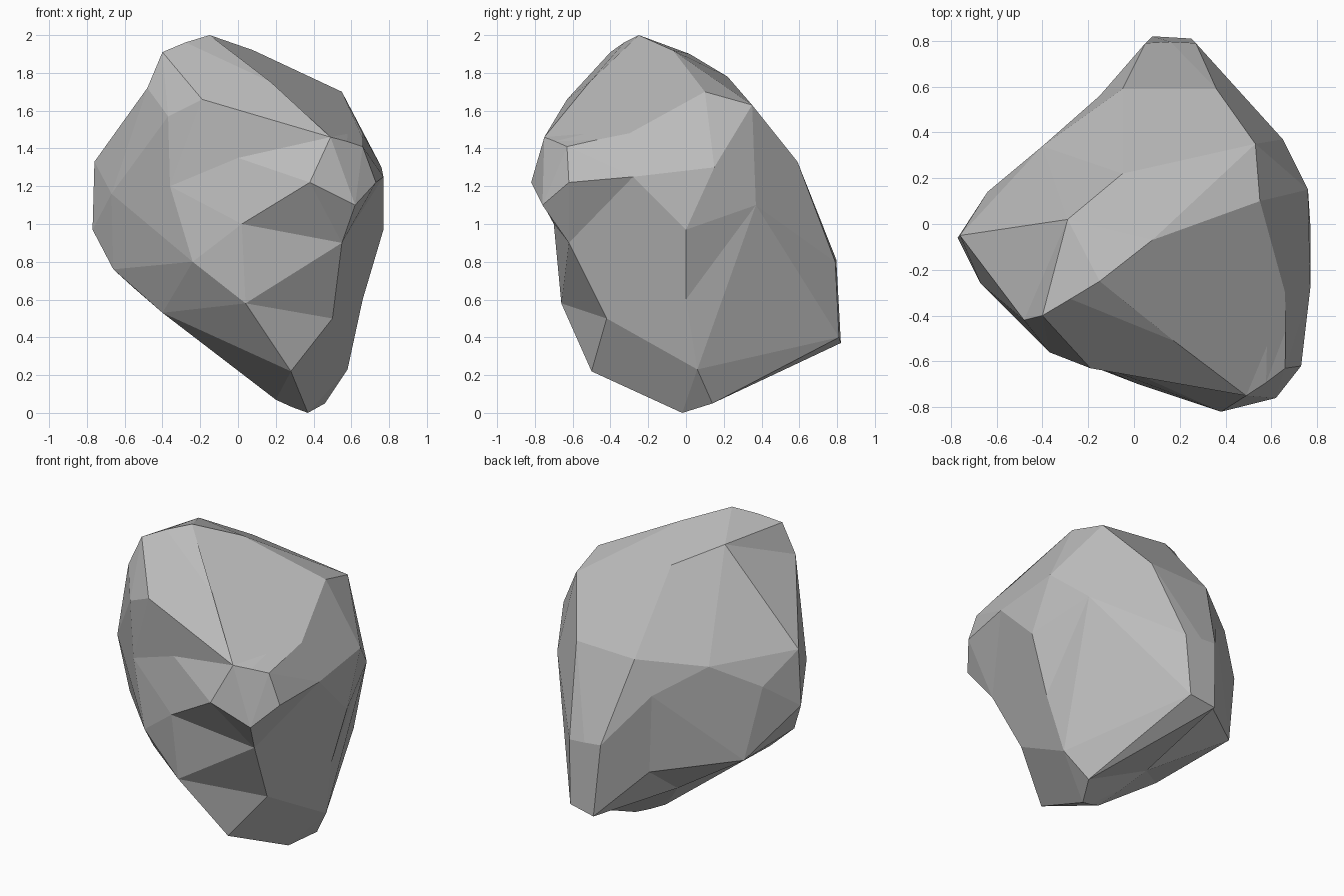
import bpy, bmesh, math
from mathutils import Vector

if "Cube" in bpy.data.objects:
    bpy.data.objects.remove(bpy.data.objects["Cube"])

# Corner points of the faceted boulder, grouped by lobe
CORNERS = [
    # leaning top lobe
    (-.48, -.42, 1.72), (-.37, -.56, 1.57), (-.19, -.63, 1.66),
    (-.40, -.40, 1.91), (-.15, -.25, 2.0), (-.29, .02, 1.90),
    (.08, -.07, 1.92), (-.05, .22, 1.78),
    # upper right shoulder
    (.55, .10, 1.70), (.66, -.30, 1.48), (.53, .35, 1.63),
    # front right knob
    (.49, -.75, 1.46), (.66, -.63, 1.41), (.73, -.62, 1.22),
    (.62, -.76, 1.10), (.38, -.82, 1.22),
    # right side
    (.76, .15, 1.30), (.77, -.28, 1.25), (.77, 0, .97), (.65, .37, 1.10),
    (.66, 0, .60),
    # front
    (0, -.65, 1.35), (.02, -.70, 1.0), (-.36, -.54, 1.20), (-.24, -.60, .80),
    (.04, -.66, .58), (.55, -.62, .90), (.50, -.42, .50), (.28, -.50, .22),
    # left lobe
    (-.76, -.05, 1.33), (-.67, -.26, 1.16), (-.77, -.06, .97),
    (-.66, -.15, .76), (-.40, -.28, .53), (-.64, .14, 1.13), (-.55, .20, .66),
    # back lobe
    (-.40, .34, 1.27), (-.15, .56, 1.10), (.36, .59, 1.33), (-.05, .59, 1.32),
    (.05, .79, .82), (.27, .79, .80), (.08, .82, .37), (.25, .81, .40),
    (-.12, .54, .60),
    # foot and underside
    (.58, .06, .23), (.46, .14, .05), (.37, -.02, 0), (.20, -.08, .07),
    (-.01, .10, .30),
]
CENTRE = Vector((.03, -.03, 1.0))
ROUND = .3          # how far the faces swell between the corners

# Connect the corners by wrapping their directions on a sphere, then move out
bm = bmesh.new()
target = {}
for c in CORNERS:
    v = bm.verts.new((Vector(c) - CENTRE).normalized())
    target[v] = Vector(c)
bmesh.ops.convex_hull(bm, input=bm.verts[:])
for v in bm.verts:
    v.co = target[v]
bmesh.ops.recalc_face_normals(bm, faces=bm.faces[:])


def other(face, edge):
    return next(v for v in face.verts if v not in edge.verts)


def flip_one():
    """Turn one creased-in edge outwards if that makes a fair diagonal."""
    for e in bm.edges:
        if e.calc_face_angle_signed() > math.radians(-4):
            continue
        (a, b), (f, g) = e.verts, e.link_faces
        c, d = other(f, e), other(g, e)
        if (c.co - d.co).length > 1.15 * e.calc_length() or bm.edges.get((c, d)):
            continue
        p, q, r, s = (v.co - CENTRE for v in (a, b, c, d))
        if r.cross(s).dot(p) * r.cross(s).dot(q) >= 0:
            continue
        bm.faces.remove(f)
        bm.faces.remove(g)
        bm.edges.remove(e)
        bm.faces.new((a, c, d))
        bm.faces.new((b, c, d))
        bmesh.ops.recalc_face_normals(bm, faces=bm.faces[:])
        return True
    return False


for _ in range(60):
    if not flip_one():
        break
bm.normal_update()


def key(p):
    return tuple(round(x, 3) for x in p)


# Split every edge and swell its middle slightly, following the corner normals
swell = {}
for e in bm.edges:
    a, b = e.verts
    d = b.co - a.co
    push = (b.normal * d.dot(b.normal) - a.normal * d.dot(a.normal)) / 8
    swell[key((a.co + b.co) / 2)] = push * ROUND
bmesh.ops.subdivide_edges(bm, edges=bm.edges[:], cuts=1, use_grid_fill=True)
for v in bm.verts:
    v.co += swell.get(key(v.co), Vector())

# Merge nearly coplanar triangles into broad flat facets
bmesh.ops.dissolve_limit(bm, angle_limit=math.radians(5),
                         verts=bm.verts[:], edges=bm.edges[:])
bmesh.ops.recalc_face_normals(bm, faces=bm.faces[:])
for f in bm.faces:
    f.smooth = False

mesh = bpy.data.meshes.new("boulder")
bm.to_mesh(mesh)
bm.free()

# Plain stone colour
stone = bpy.data.materials.new("stone grey")
stone.diffuse_color = (.5, .5, .5, 1)
stone.use_nodes = True
stone.node_tree.nodes["Principled BSDF"].inputs["Base Color"].default_value = stone.diffuse_color
mesh.materials.append(stone)
boulder = bpy.data.objects.new("boulder", mesh)
bpy.context.collection.objects.link(boulder)
